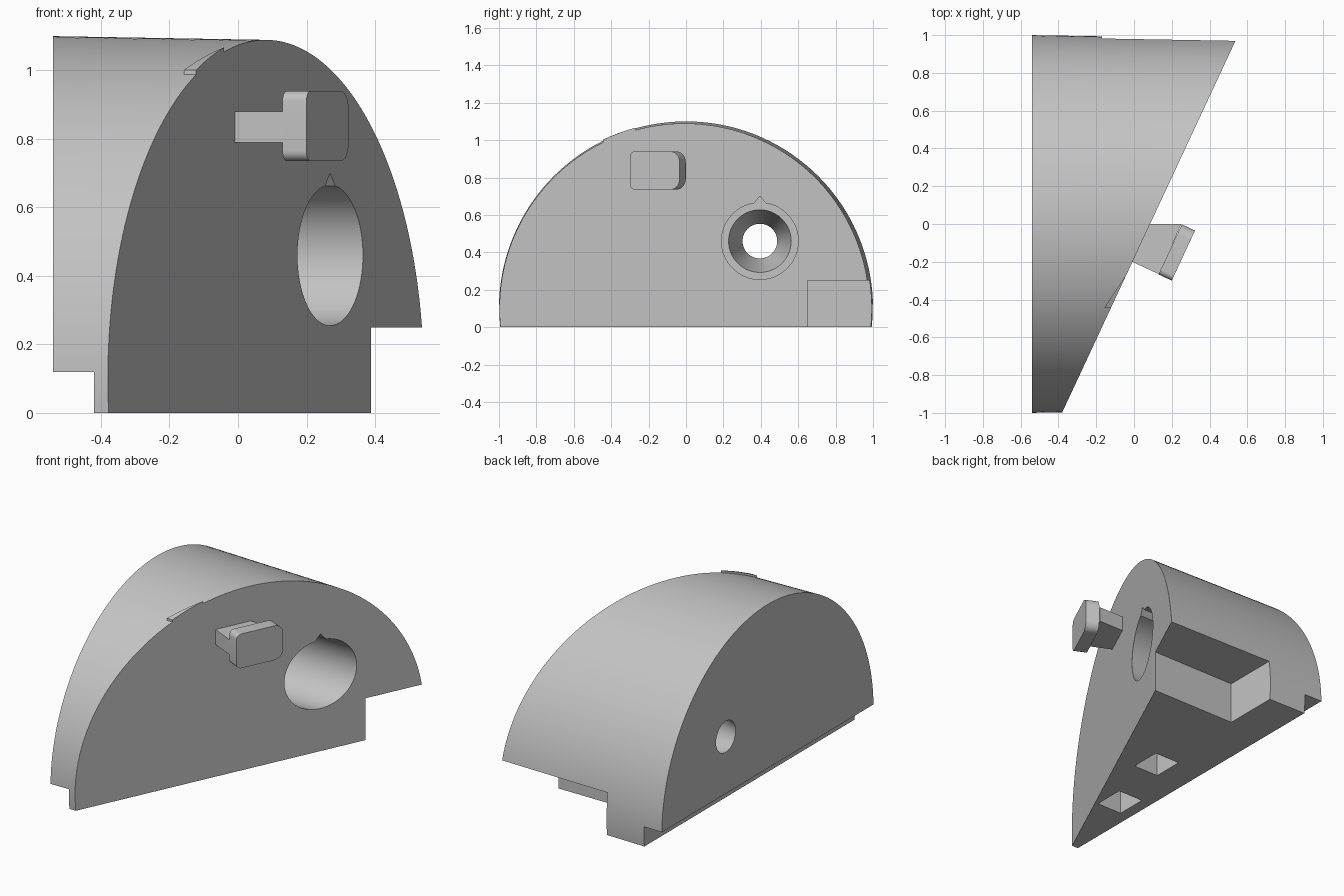
import bpy, bmesh
from math import sin, cos, pi, radians
from mathutils import Vector

cube = bpy.data.objects.get("Cube")
if cube:
    bpy.data.objects.remove(cube)

grey = bpy.data.materials.new("light_grey")
grey.use_nodes = True
COLOUR = (0.55, 0.55, 0.55, 1)
grey.diffuse_color = COLOUR
grey.node_tree.nodes["Principled BSDF"].inputs["Base Color"].default_value = COLOUR

# Slanted face: a vertical plane turned 25 degrees from the x axis
SLANT = radians(25)
NORMAL = Vector((cos(SLANT), -sin(SLANT), 0))
ALONG = Vector((sin(SLANT), cos(SLANT), 0))
UP = Vector((0, 0, 1))
ORIGIN = Vector((0.085, 0, 0))
BACK_X, AXIS_Z = -0.54, 0.1


def finish(name, bm):
    bmesh.ops.recalc_face_normals(bm, faces=bm.faces)
    mesh = bpy.data.meshes.new(name)
    bm.to_mesh(mesh)
    bm.free()
    mesh.materials.append(grey)
    obj = bpy.data.objects.new(name, mesh)
    bpy.context.collection.objects.link(obj)
    return obj


def loft(name, first, last):
    """Solid between two matching rings of points."""
    bm = bmesh.new()
    a = [bm.verts.new(p) for p in first]
    b = [bm.verts.new(p) for p in last]
    for i in range(len(a)):
        j = (i + 1) % len(a)
        bm.faces.new((a[i], a[j], b[j], b[i]))
    bm.faces.new(a[::-1])
    bm.faces.new(b)
    return finish(name, bm)


def prism(name, points, offset):
    points = [Vector(p) for p in points]
    return loft(name, points, [p + Vector(offset) for p in points])


def box(name, x, y, z):
    return prism(name, [(x[0], y[0], z[0]), (x[1], y[0], z[0]),
                        (x[1], y[1], z[0]), (x[0], y[1], z[0])], (0, 0, z[1] - z[0]))


def ring(x, y, z, r, n=96):
    return [Vector((x, y + r * cos(2 * pi * i / n), z + r * sin(2 * pi * i / n)))
            for i in range(n)]


def select(obj):
    bpy.ops.object.select_all(action='DESELECT')
    obj.select_set(True)
    bpy.context.view_layer.objects.active = obj


def cut(target, tool):
    tool.hide_render = True
    select(target)
    mod = target.modifiers.new("cut", 'BOOLEAN')
    mod.operation, mod.solver, mod.object = 'DIFFERENCE', 'EXACT', tool
    bpy.ops.object.modifier_apply(modifier=mod.name)
    bpy.data.objects.remove(tool)


def body_radius(x):
    return 1 - 0.0175 * (x - BACK_X)


# Half-round body with slight taper, trimmed flat below and along the slant
body = loft("body", ring(BACK_X, 0, AXIS_Z, 1, 192),
            ring(0.7, 0, AXIS_Z, body_radius(0.7), 192))
bm = bmesh.new()
bm.from_mesh(body.data)
for point, normal in ((Vector(), -UP), (ORIGIN, NORMAL)):
    geom = bm.verts[:] + bm.edges[:] + bm.faces[:]
    res = bmesh.ops.bisect_plane(bm, geom=geom, plane_co=point, plane_no=normal,
                                 clear_outer=True)
    rim = [e for e in bm.edges if e.is_boundary]
    bmesh.ops.contextual_create(bm, geom=rim)
bmesh.ops.recalc_face_normals(bm, faces=bm.faces)
bm.to_mesh(body.data)
bm.free()

# Rebate along the back foot, and corner recess
cut(body, box("foot_rebate", (-0.7, -0.42), (-1.2, 1.2), (-0.1, 0.12)))
cut(body, box("corner_recess", (-0.17, 0.8), (0.65, 1.2), (-0.1, 0.25)))

# Two square sockets underneath
for x, y in ((-0.268, -0.443), (-0.153, 0.015)):
    cut(body, box("socket", (x - 0.083, x + 0.083), (y - 0.093, y + 0.093), (-0.1, 0.22)))

# Round bore with tapered through hole and pointed key notch
HOLE_Y, HOLE_Z, FLOOR_X = 0.395, 0.46, -0.25
cut(body, loft("taper_hole", ring(BACK_X - 0.03, HOLE_Y, HOLE_Z, 0.085),
               ring(FLOOR_X + 0.03, HOLE_Y, HOLE_Z, 0.175)))
cut(body, prism("bore", ring(FLOOR_X, HOLE_Y, HOLE_Z, 0.205), (1, 0, 0)))
cut(body, prism("key_notch", [(FLOOR_X, HOLE_Y - 0.05, 0.64), (FLOOR_X, HOLE_Y + 0.05, 0.64),
                              (FLOOR_X, HOLE_Y, 0.70)], (1, 0, 0)))

# Latch stem, flaring towards the head
stem = prism("latch_stem", [(-0.05, -0.181, 0.79), (0.135, -0.267, 0.79),
                            (0.25, 0, 0.79), (0.03, 0, 0.79)], (0, 0, 0.09))

# Latch head: rounded plate parallel to the slanted face
base = Vector((0.13, -0.267, 0))
corners = [(0, 0.735, 0.03, pi), (0.292, 0.735, 0.055, 1.5 * pi),
           (0.292, 0.94, 0.055, 0), (0, 0.94, 0.03, 0.5 * pi)]
outline = []
for s, z, r, start in corners:
    cs = s + r if s == 0 else s - r
    cz = z + r if z < 0.8 else z - r
    for i in range(9):
        ang = start + i * pi / 16
        outline.append(base + ALONG * (cs + r * cos(ang)) + UP * (cz + r * sin(ang)))
head = prism("latch_head", outline, NORMAL * 0.077)

# Thin pointed marker on the curved top
bm = bmesh.new()
rows = []
STEPS = 10
for i in range(STEPS + 1):
    t = i / STEPS
    y = -0.445 + 0.175 * t
    right = ORIGIN.x + y * sin(SLANT) / cos(SLANT)
    left = right - 0.033 * (1 - t) - 0.002
    row = []
    for x, lift in ((left, -0.02), (right, -0.02), (right, 0.012), (left, 0.012)):
        r = body_radius(x) + lift
        row.append(bm.verts.new((x, y, AXIS_Z + (r * r - y * y) ** 0.5)))
    rows.append(row)
for a, b in zip(rows, rows[1:]):
    for k in range(4):
        bm.faces.new((a[k], a[(k + 1) % 4], b[(k + 1) % 4], b[k]))
bm.faces.new(rows[0])
bm.faces.new(rows[-1])
marker = finish("top_marker", bm)

for obj in (body, stem, head, marker):
    select(obj)
    bpy.ops.object.shade_smooth_by_angle(angle=radians(25))
